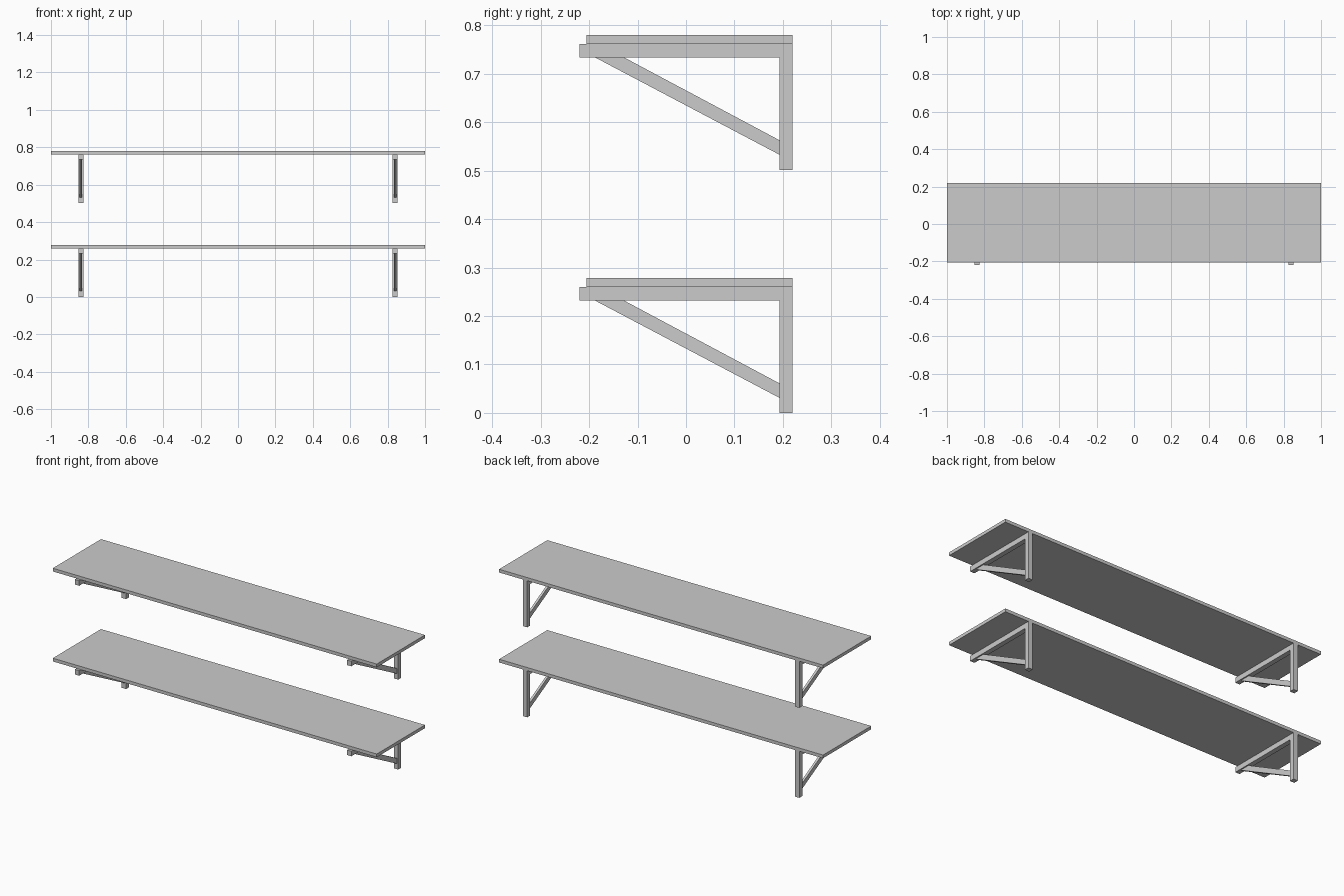
import bpy
import bmesh

cube = bpy.data.objects.get("Cube")
if cube:
    bpy.data.objects.remove(cube, do_unlink=True)

grey = bpy.data.materials.new("light grey")
grey.use_nodes = True
grey.diffuse_color = (0.6, 0.6, 0.6, 1)
grey.node_tree.nodes["Principled BSDF"].inputs["Base Color"].default_value = (0.6, 0.6, 0.6, 1)


def side_profile(name, points, x, width, z):
    """Extrude a side outline of (y, z) points along x, centred on x."""
    bm = bmesh.new()
    face = bm.faces.new([bm.verts.new((x - width / 2, py, pz + z)) for py, pz in points])
    new = bmesh.ops.extrude_face_region(bm, geom=[face])["geom"]
    moved = [v for v in new if isinstance(v, bmesh.types.BMVert)]
    bmesh.ops.translate(bm, verts=moved, vec=(width, 0, 0))
    bmesh.ops.recalc_face_normals(bm, faces=bm.faces)
    mesh = bpy.data.meshes.new(name)
    bm.to_mesh(mesh)
    bm.free()
    mesh.materials.append(grey)
    obj = bpy.data.objects.new(name, mesh)
    bpy.context.collection.objects.link(obj)
    return obj


def rect(y0, y1, z0, z1):
    return [(y0, z0), (y1, z0), (y1, z1), (y0, z1)]


BAR = 0.027
BACK = 0.22
UNDER = 0.26    # underside of the board
ARM_LOW = 0.232
POST_FRONT = BACK - BAR

for level, z in (("lower", 0), ("upper", 0.502)):
    # Board
    side_profile(level + "_shelf_board", rect(-0.205, BACK, UNDER, 0.278), 0, 2, z)
    for side, x in (("left", 0.84), ("right", -0.84)):
        name = level + "_" + side
        # L-shaped bracket: horizontal arm and wall post in one outline
        side_profile(name + "_bracket", [
            (-BACK, UNDER), (-BACK, ARM_LOW), (POST_FRONT, ARM_LOW),
            (POST_FRONT, 0), (BACK, 0), (BACK, UNDER)], x, BAR, z)
        # Thin diagonal brace
        side_profile(name + "_brace", [
            (-0.188, ARM_LOW), (POST_FRONT, 0.031),
            (POST_FRONT, 0.061), (-0.128, ARM_LOW)], x, 0.013, z)
